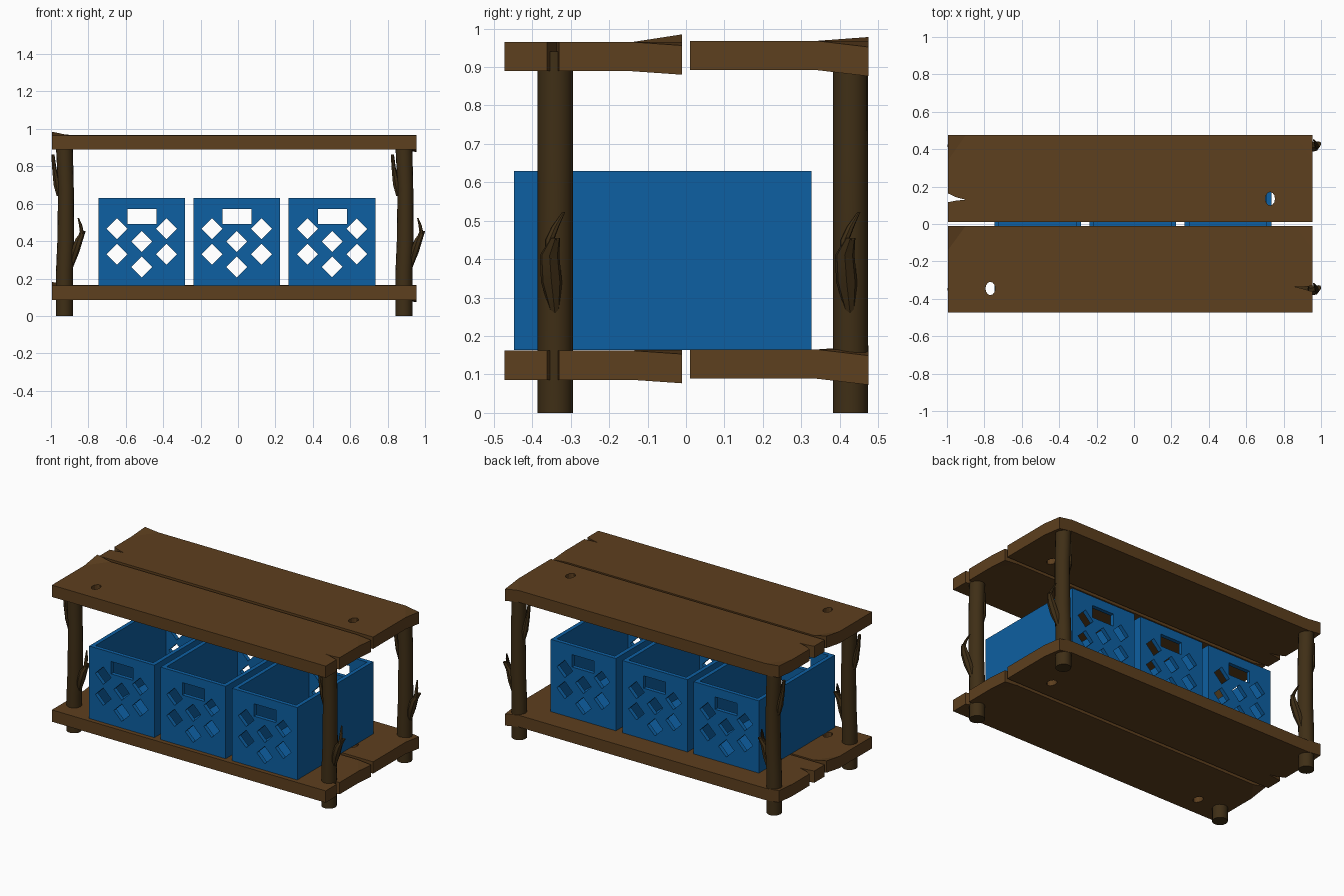
import bpy, bmesh, math
from mathutils import Matrix, Vector

if "Cube" in bpy.data.objects:
    bpy.data.objects.remove(bpy.data.objects["Cube"])


def material(name, color):
    m = bpy.data.materials.new(name)
    m.diffuse_color = (*color, 1)
    m.use_nodes = True
    m.node_tree.nodes["Principled BSDF"].inputs["Base Color"].default_value = m.diffuse_color
    return m


PLANK = material("plank wood", (0.11, 0.05, 0.013))
BARK = material("bark", (0.05, 0.028, 0.008))
BLUE = material("blue plastic", (0.004, 0.115, 0.36))


def finish(bm, name, mat=None):
    bmesh.ops.recalc_face_normals(bm, faces=bm.faces[:])
    me = bpy.data.meshes.new(name)
    bm.to_mesh(me)
    bm.free()
    ob = bpy.data.objects.new(name, me)
    bpy.context.collection.objects.link(ob)
    if mat:
        me.materials.append(mat)
    return ob


def copy(ob, name, offset):
    new = ob.copy()
    new.name = name
    new.location = Vector(ob.location) + Vector(offset)
    bpy.context.collection.objects.link(new)
    return new


def add_box(bm, lo, hi):
    lo, hi = Vector(lo), Vector(hi)
    bmesh.ops.create_cube(bm, size=1, matrix=Matrix.Translation((lo + hi) / 2)
                          @ Matrix.Diagonal((*(hi - lo), 1)))


def add_prism(bm, outline, z0, z1):
    lower = [bm.verts.new((x, y, z0)) for x, y in outline]
    upper = [bm.verts.new((x, y, z1)) for x, y in outline]
    bm.faces.new(lower[::-1])
    bm.faces.new(upper)
    for i in range(len(outline)):
        j = (i + 1) % len(outline)
        bm.faces.new((lower[i], lower[j], upper[j], upper[i]))


def cut(ob, bm):
    cutter = finish(bm, "cutter")
    cutter.hide_render = True
    mod = ob.modifiers.new("cut", 'BOOLEAN')
    mod.operation, mod.solver, mod.object = 'DIFFERENCE', 'EXACT', cutter
    bpy.context.view_layer.objects.active = ob
    bpy.ops.object.modifier_apply(modifier="cut")
    bpy.data.objects.remove(cutter)


def add_limb(bm, rings, sides):
    """Stack of level rings (x, y, z, rx, ry) skinned into a closed limb."""
    loops = []
    for x, y, z, rx, ry in rings:
        loops.append([bm.verts.new((x + rx * math.cos(a), y + ry * math.sin(a), z))
                      for a in (2 * math.pi * i / sides for i in range(sides))])
    for a, b in zip(loops, loops[1:]):
        for i in range(sides):
            j = (i + 1) % sides
            bm.faces.new((a[i], a[j], b[j], b[i]))
    bm.faces.new(loops[0][::-1])
    bm.faces.new(loops[-1])


# Warped planks: flat slab with the +y corners of its ends lifted and dropped
def plank(name, ys, z, rise, drop, hole, crack):
    bm = bmesh.new()
    xs = (-0.995, -0.9, 0.86, 0.955)
    add_box(bm, (xs[0], ys[0], z), (xs[-1], ys[-1], z + 0.076))
    for axis, cuts in ((0, xs[1:-1]), (1, ys[1:-1])):
        for c in cuts:
            co, no = [0, 0, 0], [0, 0, 0]
            co[axis], no[axis] = c, 1
            bmesh.ops.bisect_plane(bm, geom=bm.verts[:] + bm.edges[:] + bm.faces[:],
                                   plane_co=co, plane_no=no)
    for v in bm.verts:
        if v.co.y > ys[-1] - 0.001:
            if v.co.x < xs[0] + 0.001:
                v.co.z += rise
            elif v.co.x > xs[-1] - 0.001:
                v.co.z -= drop
    bmesh.ops.triangulate(bm, faces=bm.faces[:])
    ob = finish(bm, name, PLANK)
    # knot hole and end crack
    c = bmesh.new()
    add_prism(c, [(hole[0] + 0.026 * math.cos(a), hole[1] + 0.036 * math.sin(a))
                  for a in (math.pi * i / 6 for i in range(12))], z - 0.1, z + 0.2)
    add_prism(c, crack, z - 0.1, z + 0.2)
    cut(ob, c)
    return ob


front = plank("front_plank_lower", (-0.472, -0.14, -0.01), 0.086, 0.02, 0.009,
              (-0.768, -0.345),
              [(1.0, -0.375), (1.0, -0.325), (0.9, -0.337), (0.86, -0.335), (0.9, -0.345)])
back = plank("back_plank_lower", (0.01, 0.34, 0.475), 0.089, 0.01, 0.016,
             (0.728, 0.135),
             [(-1.03, 0.11), (-0.95, 0.125), (-0.9, 0.13), (-0.95, 0.143), (-1.03, 0.18)])
copy(front, "front_plank_upper", (0, 0, 0.803))
copy(back, "back_plank_upper", (0, 0, 0.803))

# Branch legs with two twigs each
bm = bmesh.new()
add_limb(bm, [(0, 0, 0, .045, .046), (0, 0, .24, .045, .046), (.007, 0, .4, .045, .046),
              (.008, 0, .68, .042, .046), (0, 0, .9, .045, .046), (0, 0, .94, .045, .046)], 16)
add_limb(bm, [(.03, .0, .25, .012, .01), (.055, -.01, .34, .024, .028), (.078, -.015, .41, .022, .026),
              (.103, 0, .455, .011, .013), (.108, .005, .45, .004, .006)], 7)
add_limb(bm, [(.078, -.01, .4, .018, .018), (.092, -.015, .45, .011, .012),
              (.086, .0, .485, .009, .01), (.074, .022, .523, .004, .004)], 7)
add_limb(bm, [(-.03, 0, .64, .012, .014), (-.04, 0, .7, .02, .02),
              (-.055, -.008, .79, .012, .015), (-.062, -.01, .862, .009, .01)], 7)
leg = finish(bm, "front_left_leg", BARK)
bpy.context.view_layer.objects.active = leg
leg.select_set(True)
bpy.ops.object.shade_smooth_by_angle(angle=math.radians(35))
leg.location = (-0.928, -0.34, 0)
copy(leg, "front_right_leg", (1.815, 0, 0))
copy(leg, "back_left_leg", (0, 0.768, 0))
copy(leg, "back_right_leg", (1.815, 0.768, 0))

# Open crates with a handle slot and diamond holes through front and back
W, Y0, Y1, Z0, Z1, T = 0.232, -0.447, 0.326, 0.164, 0.63, 0.026
bm = bmesh.new()
add_box(bm, (-W, Y0, Z0), (W, Y1, Z1))
crate = finish(bm, "left_crate", BLUE)
bm = bmesh.new()
add_box(bm, (-W + T, Y0 + T, Z0 + T), (W - T, Y1 - T, Z1 + 0.1))
cut(crate, bm)
bm = bmesh.new()
add_box(bm, (-0.076, -1, 0.492), (0.08, 1, 0.572))
turn = Matrix.Rotation(math.pi / 2, 4, 'X')
for x, z in ((-.132, .466), (.132, .466), (0, .398), (-.132, .33), (.132, .33), (0, .262)):
    bmesh.ops.create_cone(bm, cap_ends=True, segments=4, radius1=0.056, radius2=0.056,
                          depth=2, matrix=Matrix.Translation((x, 0, z)) @ turn)
cut(crate, bm)
crate.location.x = -0.515
copy(crate, "middle_crate", (0.508, 0, 0))
copy(crate, "right_crate", (1.018, 0, 0))
